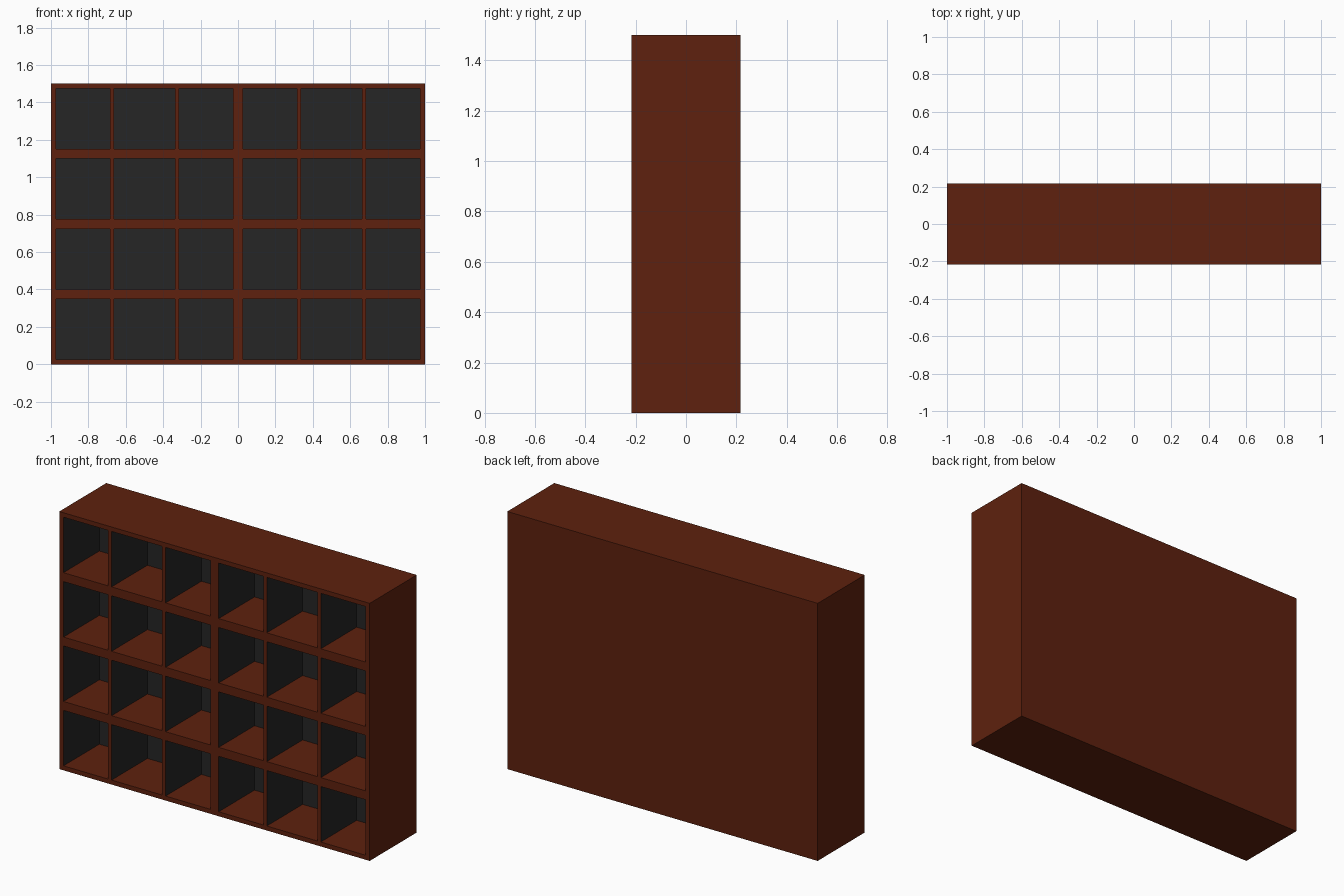
import bpy, bmesh

if "Cube" in bpy.data.objects:
    bpy.data.objects.remove(bpy.data.objects["Cube"])

W, D, H = 2.0, 0.433, 1.5      # overall size
CELL_DEPTH = 0.33


def material(name, color):
    m = bpy.data.materials.new(name)
    m.diffuse_color = (*color, 1)
    m.use_nodes = True
    m.node_tree.nodes["Principled BSDF"].inputs["Base Color"].default_value = m.diffuse_color
    return m


brown = material("brown_wood", (0.112, 0.0152, 0.0044))
dark = material("dark_lining", (0.0194, 0.0194, 0.0194))

# Compartment openings: two three-bay units side by side, four tiers
bays = [(0.027, 0.315), (0.337, 0.663), (0.685, 0.973)]
x_cells = [(a + s, b + s) for s in (-1, 0) for a, b in bays]
z_cells = [(0.026 + 0.375 * i, 0.349 + 0.375 * i) for i in range(4)]
xs = [-W / 2] + [v for c in x_cells for v in c] + [W / 2]
zs = [0] + [v for c in z_cells for v in c] + [H]

bm = bmesh.new()

# Front face frame as a grid; odd squares in both directions are openings
grid = [[bm.verts.new((x, -D / 2, z)) for z in zs] for x in xs]
openings = []
for i in range(len(xs) - 1):
    for j in range(len(zs) - 1):
        f = bm.faces.new((grid[i][j], grid[i + 1][j],
                          grid[i + 1][j + 1], grid[i][j + 1]))
        if i % 2 and j % 2:
            openings.append(f)

# Outer shell: top, bottom, ends and back
rim = [e for e in bm.edges if e.is_boundary]
new = bmesh.ops.extrude_edge_only(bm, edges=rim)["geom"]
bmesh.ops.translate(bm, vec=(0, D, 0),
                    verts=[g for g in new if isinstance(g, bmesh.types.BMVert)])
back_edges = [e for e in bm.edges if e.is_boundary]
bmesh.ops.holes_fill(bm, edges=back_edges, sides=0)

# Push every compartment in; upright walls and backs get the dark lining
for f in openings:
    res = bmesh.ops.extrude_discrete_faces(bm, faces=[f])["faces"][0]
    walls = []
    xa, za = res.calc_center_median().x, res.calc_center_median().z
    old = [(v.co.x, v.co.z) for v in res.verts]
    bmesh.ops.delete(bm, geom=[], context='FACES')
    bmesh.ops.translate(bm, vec=(0, CELL_DEPTH, 0), verts=res.verts[:])
    res.material_index = 1
    for e in res.edges:
        if abs(e.verts[0].co.x - e.verts[1].co.x) < 1e-5:
            for w in e.link_faces:
                w.material_index = 1

bmesh.ops.recalc_face_normals(bm, faces=bm.faces[:])
me = bpy.data.meshes.new("cubby_bookcase")
bm.to_mesh(me)
bm.free()
me.materials.append(brown)
me.materials.append(dark)
bpy.context.collection.objects.link(bpy.data.objects.new("cubby_bookcase", me))
